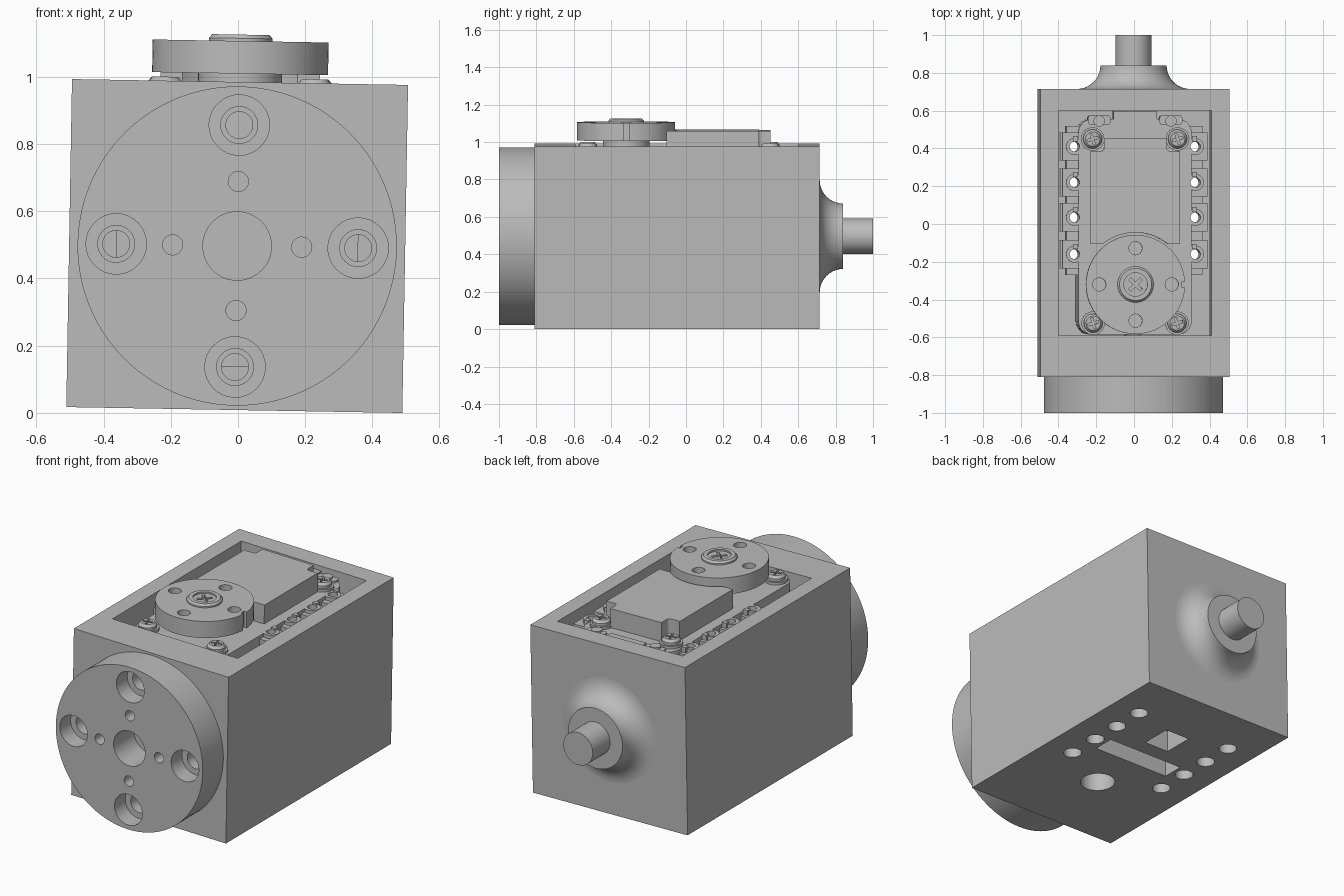
import bpy, bmesh, math
from mathutils import Matrix, Vector

if "Cube" in bpy.data.objects:
    bpy.data.objects.remove(bpy.data.objects["Cube"], do_unlink=True)

GREY = (0.5, 0.5, 0.5, 1)
mat = bpy.data.materials.new("plain grey")
mat.use_nodes = True
mat.diffuse_color = GREY
mat.node_tree.nodes["Principled BSDF"].inputs["Base Color"].default_value = GREY

# The whole unit leans one degree about the shaft axis
LEAN = Matrix.Translation((-0.0025, 0, 0.4965)) @ Matrix.Rotation(math.radians(1), 4, 'Y')
TURN = {'Z': Matrix.Identity(4), 'Y': Matrix.Rotation(-math.pi / 2, 4, 'X')}


def make(name, bm):
    bmesh.ops.recalc_face_normals(bm, faces=bm.faces)
    me = bpy.data.meshes.new(name)
    bm.to_mesh(me)
    bm.free()
    ob = bpy.data.objects.new(name, me)
    bpy.context.collection.objects.link(ob)
    return ob


def box(name, xs, ys, zs, round_corners=0):
    bm = bmesh.new()
    bmesh.ops.create_cube(bm, size=1)
    for v in bm.verts:
        v.co = Vector([s[0] if c < 0 else s[1] for c, s in zip(v.co, (xs, ys, zs))])
    if round_corners:
        upright = [e for e in bm.edges if abs(e.verts[0].co.z - e.verts[1].co.z) > 1e-4]
        bmesh.ops.bevel(bm, geom=upright, offset=round_corners, segments=5,
                        profile=0.5, affect='EDGES')
    return make(name, bm)


def lathe(name, profile, at=(0, 0, 0), axis='Z', steps=48):
    """Revolve (radius, height) points around an axis."""
    bm = bmesh.new()
    vs = [bm.verts.new((r, 0, h)) for r, h in profile]
    es = [bm.edges.new(p) for p in zip(vs, vs[1:])]
    bmesh.ops.spin(bm, geom=vs + es, cent=(0, 0, 0), axis=(0, 0, 1),
                   angle=math.tau, steps=steps, use_merge=True)
    bmesh.ops.remove_doubles(bm, verts=bm.verts, dist=1e-5)
    bm.transform(Matrix.Translation(at) @ TURN[axis])
    return make(name, bm)


def cyl(name, r, at, h0, h1, axis='Z', steps=48):
    return lathe(name, [(0, h0), (r, h0), (r, h1), (0, h1)], at, axis, steps)


def finish(ob, cutters=()):
    """Cut, apply, tilt, colour and shade one part."""
    for c in cutters:
        c.hide_render = True
        m = ob.modifiers.new("cut", 'BOOLEAN')
        m.operation, m.solver, m.object = 'DIFFERENCE', 'EXACT', c
    if cutters:
        dg = bpy.context.evaluated_depsgraph_get()
        me = bpy.data.meshes.new_from_object(ob.evaluated_get(dg))
        ob.modifiers.clear()
        ob.data = me
        for c in cutters:
            bpy.data.objects.remove(c, do_unlink=True)
    ob.data.transform(LEAN)
    ob.data.materials.clear()
    ob.data.materials.append(mat)
    bpy.ops.object.select_all(action='DESELECT')
    ob.select_set(True)
    bpy.context.view_layer.objects.active = ob
    bpy.ops.object.shade_smooth_by_angle(angle=math.radians(30))


def around(r):
    return [(r, 0), (0, r), (-r, 0), (0, -r)]


TABS = (0.41, 0.22, 0.035, -0.16)
FLOOR = -0.36


def tab_holes(r, z0, z1):
    return [cyl("hole", r, (s * 0.32, y, 0), z0, z1, steps=24) for s in (-1, 1) for y in TABS]


# Housing: open box with floor cut-outs and front bolt holes
cuts = [box("cavity", (-0.405, 0.405), (-0.59, 0.60), (FLOOR, 0.6)),
        box("slot", (-0.25, 0.25), (-0.04, 0.085), (-0.6, -0.3)),
        box("window", (-0.08, 0.08), (0.18, 0.36), (-0.6, -0.3)),
        cyl("axle_hole", 0.095, (0, -0.325, 0), -0.6, -0.3)]
cuts += tab_holes(0.05, -0.6, -0.3)
cuts += [cyl("bolt_hole", 0.04, (x, 0, z), -0.9, -0.55, 'Y', 32) for x, z in around(0.36)]
finish(box("housing", (-0.5, 0.5), (-0.81, 0.715), (-0.488, 0.488)), cuts)

# Front flange with counterbored and pilot holes
cuts = [cyl("centre_hole", 0.102, (0, 0, 0), -1.1, -0.7, 'Y')]
for x, z in around(0.36):
    cuts.append(lathe("counterbore", [(0, -1.1), (0.09, -1.1), (0.09, -0.9), (0.055, -0.9),
                                      (0.055, -0.7), (0, -0.7)], (x, 0, z), 'Y', 32))
cuts += [cyl("pilot_hole", 0.03, (x, 0, z), -1.1, -0.7, 'Y', 24) for x, z in around(0.192)]
finish(cyl("front_flange", 0.475, (0, 0, 0), -1.0, -0.81, 'Y', 96), cuts)

# Rear shaft with flared root
arc = [math.pi / 2 * i / 10 for i in range(11)]
flare = [(0.30 - 0.125 * math.sin(a), 0.84 - 0.125 * math.cos(a)) for a in arc]
finish(lathe("rear_shaft", [(0, 0.71), (0.30, 0.71)] + flare +
             [(0.095, 0.84), (0.095, 1.0), (0, 1.0)], axis='Y', steps=64))

# Motor body and its raised lid, hollowed around the horn
finish(box("motor_body", (-0.30, 0.30), (-0.585, 0.555), (FLOOR, 0.455), 0.07),
       tab_holes(0.03, -0.6, 0.6))
cuts = [cyl("horn_clearance", 0.275, (0, -0.32, 0), 0.4, 0.7, steps=64)]
cuts += [box("corner", (s * 0.205 - 0.04, s * 0.205 + 0.04), (0.385, 0.6), (0.4, 0.7), 0.02)
         for s in (-1, 1)]
finish(box("motor_lid", (-0.237, 0.237), (-0.105, 0.452), (0.45, 0.566)), cuts)

# Cable connector and ears at the rear of the motor
finish(box("connector", (-0.115, 0.115), (0.52, 0.597), (0.2, 0.462)))
for s in (-1, 1):
    finish(box("connector_ear", (s * 0.19 - 0.06, s * 0.19 + 0.06), (0.525, 0.575), (0.2, 0.465), 0.015))
    finish(cyl("ear_pin", 0.03, (s * 0.19, 0.545, 0), 0.4, 0.475, steps=24))
    finish(box("side_rail", (s * 0.325 - 0.035, s * 0.325 + 0.035), (-0.27, 0.52), (-0.2, 0.3)),
           tab_holes(0.03, -0.6, 0.6))

# Mounting tabs with nuts, top and bottom on each side
for s in (-1, 1):
    for y in TABS:
        for z0, z1 in ((0.3, 0.435), (FLOOR, -0.2)):
            hole = cyl("hole", 0.03, (s * 0.32, y, 0), -0.6, 0.6, steps=24)
            finish(box("mounting_tab", (s * 0.325 - 0.06, s * 0.325 + 0.06),
                       (y - 0.075, y + 0.075), (z0, z1)), [hole])
        finish(lathe("tab_nut", [(0.026, 0.43), (0.045, 0.43), (0.045, 0.455), (0.026, 0.455),
                                 (0.026, 0.43)], (s * 0.32, y, 0), steps=24))
        finish(box("tab_nut_bar", (s * 0.315 - 0.014, s * 0.315 + 0.014),
                   (y + 0.028, y + 0.055), (0.43, 0.465)))


def cross(x, y, r, z, turn=0.0):
    """Cutters for a cross recess."""
    out = []
    for a in (turn, turn + math.pi / 2):
        ob = box("recess", (-r, r), (-r / 5, r / 5), (z - 0.02, z + 0.1))
        ob.data.transform(Matrix.Translation((x, y, 0)) @ Matrix.Rotation(a, 4, 'Z'))
        out.append(ob)
    return out


# Case screws in raised collars
for s in (-1, 1):
    for x, y in ((s * 0.225, 0.45), (s * 0.222, -0.525)):
        finish(cyl("screw_collar", 0.062, (x, y, 0), 0.4, 0.47, steps=32))
        finish(lathe("case_screw", [(0, 0.46), (0.05, 0.46), (0.05, 0.485), (0.038, 0.5), (0, 0.5)],
                     (x, y, 0), steps=32), cross(x, y, 0.03, 0.5, 0.3))

# Output horn: hub, drilled disc, centre boss and screw
finish(cyl("horn_hub", 0.125, (0, -0.32, 0), 0.44, 0.52))
cuts = [cyl("horn_hole", 0.035, (x, y - 0.32, 0), 0.4, 0.7, steps=24) for x, y in around(0.192)]
cuts.append(cyl("boss_seat", 0.075, (0, -0.32, 0), 0.57, 0.7))
cuts.append(box("index_notch", (0.245, 0.3), (-0.335, -0.305), (0.4, 0.7)))
finish(cyl("horn_disc", 0.262, (0, -0.32, 0), 0.513, 0.61, steps=96), cuts)
finish(lathe("horn_boss", [(0.062, 0.57), (0.095, 0.57), (0.095, 0.618), (0.085, 0.629),
                           (0.062, 0.629), (0.062, 0.57)], (0, -0.32, 0)))
finish(cyl("horn_screw", 0.062, (0, -0.32, 0), 0.56, 0.62), cross(0, -0.32, 0.042, 0.62, 0.8))
